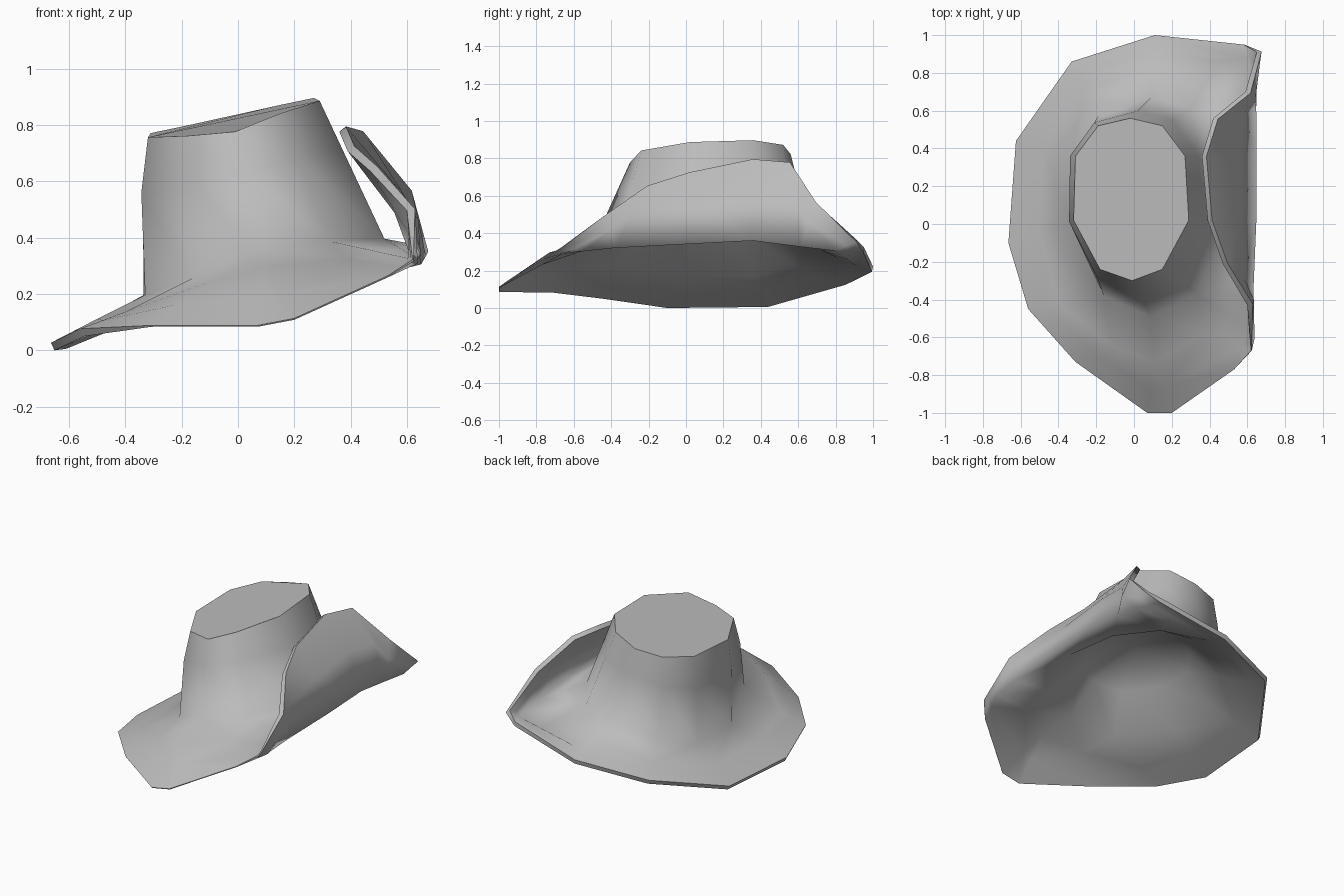
import bpy, bmesh
from mathutils import Vector

if "Cube" in bpy.data.objects:
    bpy.data.objects.remove(bpy.data.objects["Cube"])

felt = bpy.data.materials.new("grey felt")
felt.diffuse_color = (0.5, 0.5, 0.5, 1)
felt.use_nodes = True
felt.node_tree.nodes["Principled BSDF"].inputs["Base Color"].default_value = felt.diffuse_color
THICK = .03

# Rings run counter-clockwise from the back, as (x, y, z)
crown_top = [(-.02, .56, .825), (-.19, .52, .80), (-.31, .36, .775), (-.32, .02, .76),
             (-.18, -.24, .765), (-.01, -.30, .78), (.15, -.24, .845), (.29, .02, .89),
             (.27, .36, .90), (.15, .52, .875)]
crown_base = [(.09, .67, .38), (-.19, .57, .27), (-.335, .36, .20), (-.33, 0, .20),
              (-.16, -.38, .26), (.09, -.49, .36), (.33, -.37, .39), (.52, .02, .40),
              (.47, .36, .40), (.30, .61, .39)]
brim_mid = [(.11, .84, .29), (-.26, .71, .20), (-.48, .40, .12), (-.50, -.05, .115),
            (-.40, -.42, .14), (-.12, -.64, .24), (.10, -.73, .30), (.38, -.58, .33),
            (.605, -.55, .33), (.61, -.38, .345), (.625, .02, .365), (.625, .36, .38),
            (.625, .62, .35), (.63, .80, .33), (.45, .86, .29)]
brim_edge = [(.11, 1, .225), (-.33, .86, .155), (-.625, .44, .035), (-.665, -.10, .03),
             (-.56, -.45, .08), (-.31, -.73, .092), (.07, -1, .092), (.20, -1, .117),
             (.53, -.77, .267), (.62, -.67, .325), (.60, -.43, .50), (.47, -.21, .64),
             (.39, .02, .71), (.36, .36, .78), (.42, .56, .765), (.59, .70, .56),
             (.65, .91, .37), (.58, .95, .33)]

bm = bmesh.new()


def ring(points):
    return [bm.verts.new(p) for p in points]


def stitch(a, b):
    """Join two rings of any side counts, taking the shorter diagonal."""
    i = j = 0
    while i < len(a) or j < len(b):
        a0, a1 = a[i % len(a)], a[(i + 1) % len(a)]
        b0, b1 = b[j % len(b)], b[(j + 1) % len(b)]
        if len(a) == len(b):
            bm.faces.new((a0, b0, b1, a1))
            i, j = i + 1, j + 1
        elif j >= len(b) or (i < len(a) and
                             (a1.co - b0.co).length < (b1.co - a0.co).length):
            bm.faces.new((a0, b0, a1))
            i += 1
        else:
            bm.faces.new((a0, b0, b1))
            j += 1


def sharpen(loop):
    for a, b in zip(loop, loop[1:] + loop[:1]):
        bm.edges.get((a, b)).smooth = False


# Crown waist, bulging slightly on the low side
crown_waist = []
for t, b in zip(crown_top, crown_base):
    p = Vector(t).lerp(Vector(b), .35)
    if p.x < -.1:
        p.x -= .02
    crown_waist.append(p)

# Outer brim, halfway to the edge, bowed outward where it is turned up
brim_outer = []
for e in map(Vector, brim_edge):
    near = min(map(Vector, brim_mid), key=lambda m: (m - e).length)
    p = e.lerp(near, .5)
    p.x += .25 * max(0, p.z - .43)
    brim_outer.append(p)

# Upper surface
top = [ring(r) for r in (crown_top, crown_waist, crown_base, brim_mid, brim_outer, brim_edge)]
for upper, lower in zip(top, top[1:]):
    stitch(upper, lower)
bm.faces.new(top[0])
bm.normal_update()


# Underside, thinning to the front edge, with a domed hollow under the crown
def below(verts):
    return ring([v.co - v.normal * (.006 if v.co.y < -.65 else THICK) for v in verts])


centre = Vector((.07, .1, .56))
base_under = [Vector(p) - Vector((0, 0, THICK)) for p in crown_base]
hollow = []
for b in base_under:
    p = b.lerp(centre, .35)
    p.z = .5 * b.z + .32
    hollow.append(p)
under = [below(top[5]), below(top[4]), below(top[3]), ring(base_under), ring(hollow)]
stitch(top[5], under[0])
for outer, inner in zip(under, under[1:]):
    stitch(outer, inner)
apex = bm.verts.new(centre)
for a, b in zip(under[-1], under[-1][1:] + under[-1][:1]):
    bm.faces.new((a, b, apex))

# Smooth felt with crisp crown and brim edges
for f in bm.faces:
    f.smooth = True
for loop in (top[0], top[5], under[0]):
    sharpen(loop)
bmesh.ops.recalc_face_normals(bm, faces=bm.faces)

# Stand on the floor
low = min(v.co.z for v in bm.verts)
bmesh.ops.translate(bm, verts=bm.verts, vec=(0, 0, -low))

mesh = bpy.data.meshes.new("hat")
bm.to_mesh(mesh)
bm.free()
mesh.materials.append(felt)
hat = bpy.data.objects.new("hat", mesh)
bpy.context.collection.objects.link(hat)
